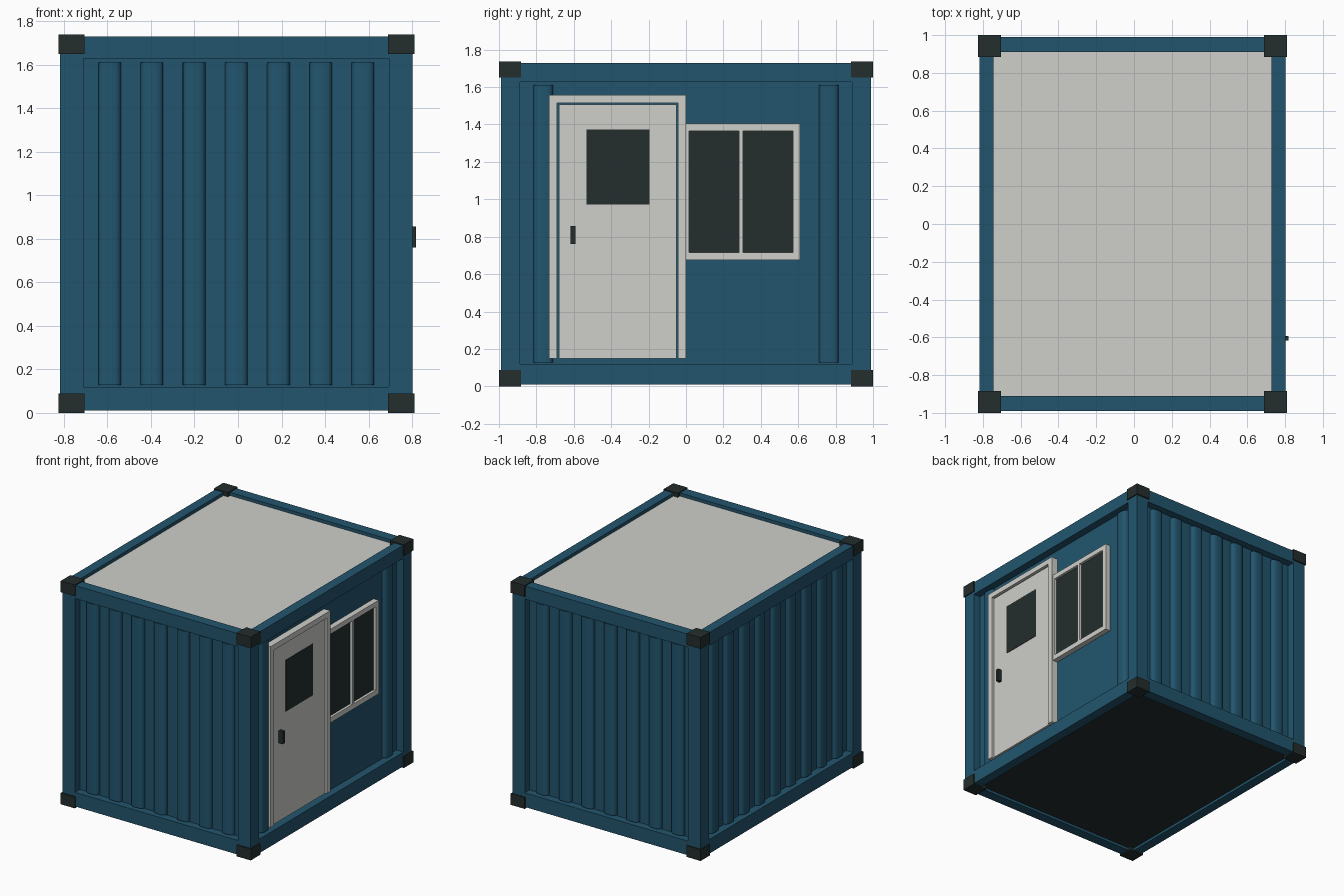
import bpy, bmesh, math
from mathutils import Matrix, Vector

if "Cube" in bpy.data.objects:
    bpy.data.objects.remove(bpy.data.objects["Cube"])


def material(name, rgb):
    m = bpy.data.materials.new(name)
    m.use_nodes = True
    m.diffuse_color = (*rgb, 1)
    m.node_tree.nodes["Principled BSDF"].inputs["Base Color"].default_value = (*rgb, 1)
    return m


BLUE = material("steel blue paint", (0.016, 0.091, 0.155))
GREY = material("light grey", (0.62, 0.62, 0.585))
DARK = material("charcoal", (0.017, 0.027, 0.026))

CX = -0.008                  # container centre; the handle sticks out on +x
HX, HY = 0.81, 0.99          # half width and depth of the frame
Z0, Z1 = 0.01, 1.73          # frame bottom and top
POST, RAIL = 0.107, 0.075
RECESS = 0.06                # wall depth behind the frame faces


def finish(name, bm, mat):
    bmesh.ops.recalc_face_normals(bm, faces=bm.faces)
    me = bpy.data.meshes.new(name)
    bm.to_mesh(me)
    bm.free()
    me.materials.append(mat)
    ob = bpy.data.objects.new(name, me)
    bpy.context.collection.objects.link(ob)
    return ob


def add_box(bm, x, y, z):
    lo, hi = Vector((x[0], y[0], z[0])), Vector((x[1], y[1], z[1]))
    mat = Matrix.Translation((lo + hi) / 2) @ Matrix.Diagonal((*(hi - lo), 1))
    bmesh.ops.create_cube(bm, size=1, matrix=mat)


def boxes(name, mat, *spans):
    bm = bmesh.new()
    for s in spans:
        add_box(bm, *s)
    return finish(name, bm, mat)


def side(s, half, inner, centre=0):
    """Span between two distances from the centre, on side s."""
    return tuple(sorted((centre + s * half, centre + s * inner)))


# Corner posts and castings
for sx, xn in ((-1, "right"), (1, "left")):
    for sy, yn in ((-1, "front"), (1, "back")):
        boxes(f"{yn}_{xn}_post", BLUE,
              (side(sx, HX, HX - POST, CX), side(sy, HY, HY - POST + 0.005), (Z0, Z1)))
        for z, zn in (((0, 0.088), "bottom"), ((1.65, 1.738), "top")):
            boxes(f"{zn}_{yn}_{xn}_corner_block", DARK,
                  (side(sx, HX + 0.008, HX - 0.113, CX), side(sy, 1, 0.883), z))

# Rails between the posts
for z, zn in (((Z0, 0.12), "bottom"), ((1.628, Z1), "top")):
    for s, xn, yn in ((-1, "right", "front"), (1, "left", "back")):
        boxes(f"{zn}_{xn}_rail", BLUE, (side(s, HX, HX - RAIL, CX), (-HY + 0.05, HY - 0.05), z))
        boxes(f"{zn}_{yn}_rail", BLUE, ((CX - HX + 0.05, CX + HX - 0.05), side(s, HY, HY - 0.08), z))

# Roof, floor and recessed walls
inx, iny = (CX - HX + 0.07, CX + HX - 0.07), (-HY + 0.07, HY - 0.07)
boxes("roof_panel", GREY, (inx, iny, (1.66, 1.705)))
boxes("floor_panel", DARK, (inx, iny, (0.03, 0.08)))
for s, xn, yn in ((-1, "right", "front"), (1, "left", "back")):
    boxes(f"{xn}_wall", BLUE, (side(s, HX - RECESS, HX - RECESS - 0.02, CX), iny, (0.05, 1.69)))
    boxes(f"{yn}_wall", BLUE, (inx, side(s, HY - RECESS, HY - RECESS - 0.02), (0.05, 1.69)))


def ribs(name, origin, angle, offsets):
    """Rounded upright pressings; local -y points out of the wall."""
    bm = bmesh.new()
    n, half, depth = 16, 0.052, 0.035
    for off in offsets:
        ring = []
        for i in range(n + 1):
            a = math.pi * i / n
            c, s = math.cos(a), math.sin(a)
            ring.append(bm.verts.new((off + half * math.copysign(abs(c) ** 0.7, c),
                                      -depth * max(s, 0) ** 0.7, 0.128)))
        face = bm.faces.new(ring)
        ext = bmesh.ops.extrude_face_region(bm, geom=[face])
        top = [v for v in ext["geom"] if isinstance(v, bmesh.types.BMVert)]
        bmesh.ops.translate(bm, verts=top, vec=(0, 0, 1.482))
    bm.transform(Matrix.Translation(origin) @ Matrix.Rotation(angle, 4, "Z"))
    ob = finish(name, bm, BLUE)
    bpy.ops.object.select_all(action="DESELECT")
    ob.select_set(True)
    bpy.context.view_layer.objects.active = ob
    bpy.ops.object.shade_smooth_by_angle(angle=math.radians(40))


short = [0.194 * k for k in range(-3, 4)]
long = [0.191 * k for k in range(-4, 5)]
wx, wy = HX - RECESS, HY - RECESS
ribs("front_wall_ribs", (CX, -wy, 0), 0, short)
ribs("back_wall_ribs", (CX, wy, 0), math.pi, short)
ribs("right_wall_ribs", (CX - wx, 0, 0), -math.pi / 2, long)
ribs("left_wall_end_ribs", (CX + wx, 0, 0), math.pi / 2, [long[0], long[-1]])

# Door: frame, leaf, glass and handle
W = CX + wx                  # outer face of the left wall
fx = (W - 0.01, 0.795)
boxes("door_frame", GREY,
      (fx, (-0.733, -0.69), (0.15, 1.558)),
      (fx, (-0.043, 0.0), (0.15, 1.558)),
      (fx, (-0.69, -0.043), (1.516, 1.558)))
boxes("door_leaf", GREY, ((W - 0.01, 0.782), (-0.68, -0.05), (0.15, 1.506)))
boxes("door_glass", DARK, ((0.78, 0.785), (-0.532, -0.196), (0.973, 1.373)))
boxes("door_handle", DARK, ((0.78, 0.818), (-0.617, -0.592), (0.76, 0.856)))

# Window: frame, mullion and panes
fx = (W - 0.01, 0.785)
wz = (0.676, 1.404)
boxes("window_frame", GREY,
      (fx, (-0.02, 0.017), wz), (fx, (0.573, 0.61), wz),
      (fx, (0.017, 0.573), (wz[0], 0.716)), (fx, (0.017, 0.573), (1.366, wz[1])),
      (fx, (0.284, 0.306), (0.716, 1.366)))
for name, y in (("front", (0.017, 0.284)), ("back", (0.306, 0.573))):
    boxes(f"{name}_window_pane", DARK, ((W - 0.01, 0.765), y, (0.716, 1.366)))
